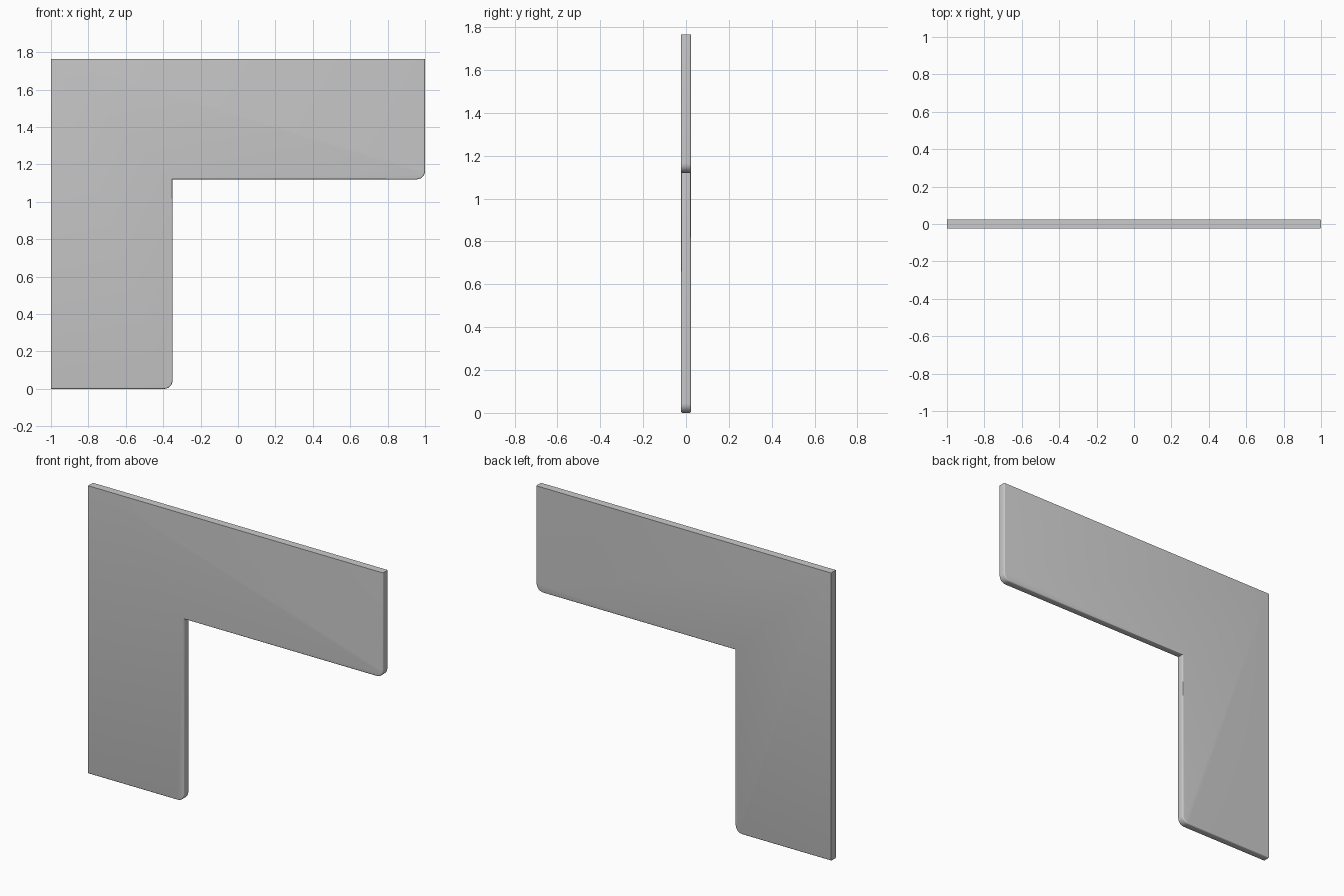
import bpy, bmesh
from math import sin, cos, pi

if "Cube" in bpy.data.objects:
    bpy.data.objects.remove(bpy.data.objects["Cube"])

LEFT, RIGHT, INNER_X = -1.0, 1.0, -0.35
TOP, INNER_Z = 1.765, 1.12
HALF_T, RADIUS, BEVEL = 0.0235, 0.045, 0.007


def lower_right_arc(x, z, r=RADIUS, n=6):
    """Rounded outer corner, running from the bottom edge to the right edge."""
    return [(x - r + r * sin(pi / 2 * i / n), z + r - r * cos(pi / 2 * i / n))
            for i in range(n + 1)]


# L-shaped outline with two rounded corners
outline = [(LEFT, 0.0), *lower_right_arc(INNER_X, 0.0), (INNER_X, INNER_Z),
           *lower_right_arc(RIGHT, INNER_Z), (RIGHT, TOP), (LEFT, TOP)]

bm = bmesh.new()
face = bm.faces.new([bm.verts.new((x, -HALF_T, z)) for x, z in outline])
geom = bmesh.ops.extrude_face_region(bm, geom=[face])["geom"]
bmesh.ops.translate(bm, vec=(0, 2 * HALF_T, 0),
                    verts=[g for g in geom if isinstance(g, bmesh.types.BMVert)])
bmesh.ops.recalc_face_normals(bm, faces=bm.faces)


def is_soft(edge):
    a, b = (v.co for v in edge.verts)
    along_rim = abs(a.y - b.y) < 1e-5
    on_left = max(a.x, b.x) < LEFT + 1e-5
    on_top = min(a.z, b.z) > TOP - 1e-5
    return along_rim and not on_left and not on_top


# Softened rims on the right and lower sides; left and top stay square
bmesh.ops.bevel(bm, geom=[e for e in bm.edges if is_soft(e)], offset=BEVEL,
                offset_type='OFFSET', segments=3, profile=0.5,
                affect='EDGES', clamp_overlap=True)

mesh = bpy.data.meshes.new("corner_panel")
bm.to_mesh(mesh)
bm.free()
panel = bpy.data.objects.new("corner_panel", mesh)
bpy.context.collection.objects.link(panel)
bpy.context.view_layer.objects.active = panel
panel.select_set(True)
bpy.ops.object.shade_smooth_by_angle(angle=0.7)
